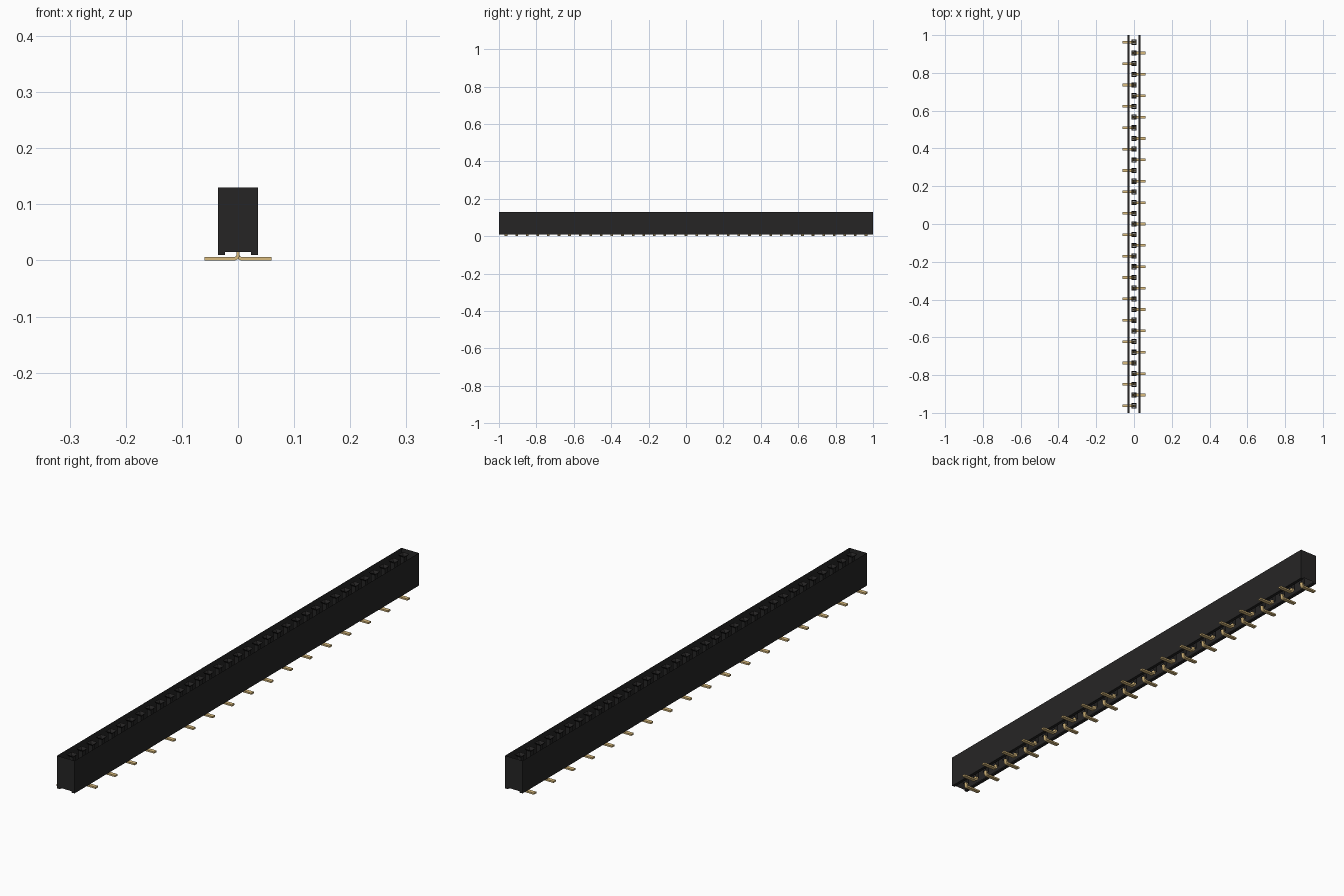
import bpy, bmesh, math

cube = bpy.data.objects.get("Cube")
if cube:
    bpy.data.objects.remove(cube, do_unlink=True)

COUNT, PITCH = 35, 0.0566
HALF_W, HALF_L = 0.0355, 1.0
TOP, FLOOR, FOOT = 0.13, 0.015, 0.01


def material(name, colour):
    m = bpy.data.materials.new(name)
    m.use_nodes = True
    m.diffuse_color = (*colour, 1)
    bsdf = next(n for n in m.node_tree.nodes if n.type == 'BSDF_PRINCIPLED')
    bsdf.inputs["Base Color"].default_value = (*colour, 1)
    return m


BLACK = material("black plastic", (0.0193, 0.0185, 0.0185))
GOLD = material("gold metal", (0.708, 0.504, 0.21))


def finish(bm, name, mat):
    mesh = bpy.data.meshes.new(name)
    bm.to_mesh(mesh)
    bm.free()
    mesh.materials.append(mat)
    return place(mesh, name)


def place(mesh, name, y=0.0, flip=False):
    ob = bpy.data.objects.new(name, mesh)
    ob.location.y = y
    ob.rotation_euler.z = math.pi if flip else 0
    bpy.context.collection.objects.link(ob)
    return ob


def prism(bm, profile, half):
    """Closed x-z outline extruded along y."""
    a = [bm.verts.new((x, -half, z)) for x, z in profile]
    b = [bm.verts.new((x, half, z)) for x, z in profile]
    bm.faces.new(a)
    bm.faces.new(b[::-1])
    for i in range(len(a)):
        j = (i + 1) % len(a)
        bm.faces.new((a[j], a[i], b[i], b[j]))


# Housing shell: side walls, end walls and two bottom rails, open above and below
rail = [(0.0235, FLOOR), (0.0235, FOOT), (HALF_W, FOOT), (HALF_W, TOP)]
bm = bmesh.new()
prism(bm, rail + [(-x, z) for x, z in rail[::-1]], HALF_L)
open_faces = [f for f in bm.faces if abs(f.normal.z) > 0.9 or f.normal.length < 0.5]
bm.normal_update()
open_faces = [f for f in bm.faces if abs(f.normal.z) > 0.9
              and abs(f.calc_center_median().x) < 0.01]
bmesh.ops.delete(bm, geom=open_faces, context='FACES')
finish(bm, "housing", BLACK)

# Socket: square funnel entry leading into a square tube
bm = bmesh.new()
rings = []
for half, z in ((0.0135, TOP), (0.008, TOP - 0.008), (0.008, FLOOR)):
    rings.append([bm.verts.new((sx * half, sy * half, z))
                  for sx, sy in ((-1, -1), (1, -1), (1, 1), (-1, 1))])
for upper, lower in zip(rings, rings[1:]):
    for i in range(4):
        j = (i + 1) % 4
        bm.faces.new((upper[i], upper[j], lower[j], lower[i]))
socket = finish(bm, "socket", BLACK)

# Contact: foot bent outward towards -x, upright stem and two spring leaves
T, R, N = 0.006, 0.004, 5
arc = [(i * math.pi / 2 / N) for i in range(N + 1)]
cx, cz = -T / 2 - R, T + R
inner = [(cx + R * math.sin(a), cz - R * math.cos(a)) for a in arc]
outer = [(cx + (R + T) * math.sin(a), cz - (R + T) * math.cos(a)) for a in arc]
STEM = 0.03
bm = bmesh.new()
prism(bm, [(-0.06, 0)] + outer + [(T / 2, STEM), (-T / 2, STEM)]
      + inner[::-1] + [(-0.06, T)], 0.007)
for s in (-1, 1):
    prism(bm, [(0, STEM - 0.004), (s * 0.003, STEM - 0.004), (s * 0.0075, 0.05),
               (s * 0.005, 0.105), (s * 0.007, 0.115), (s * 0.005, 0.115),
               (s * 0.003, 0.105), (s * 0.0045, 0.05), (0, STEM)], 0.006)
bmesh.ops.recalc_face_normals(bm, faces=bm.faces)
contact = finish(bm, "contact", GOLD)

# Row of sockets and contacts, with feet alternating sides
first = (COUNT - 1) / 2 * PITCH
socket.location.y = contact.location.y = first
for i in range(1, COUNT):
    y = first - i * PITCH
    place(socket.data, f"socket_{i + 1}", y)
    place(contact.data, f"contact_{i + 1}", y, flip=i % 2 == 1)
